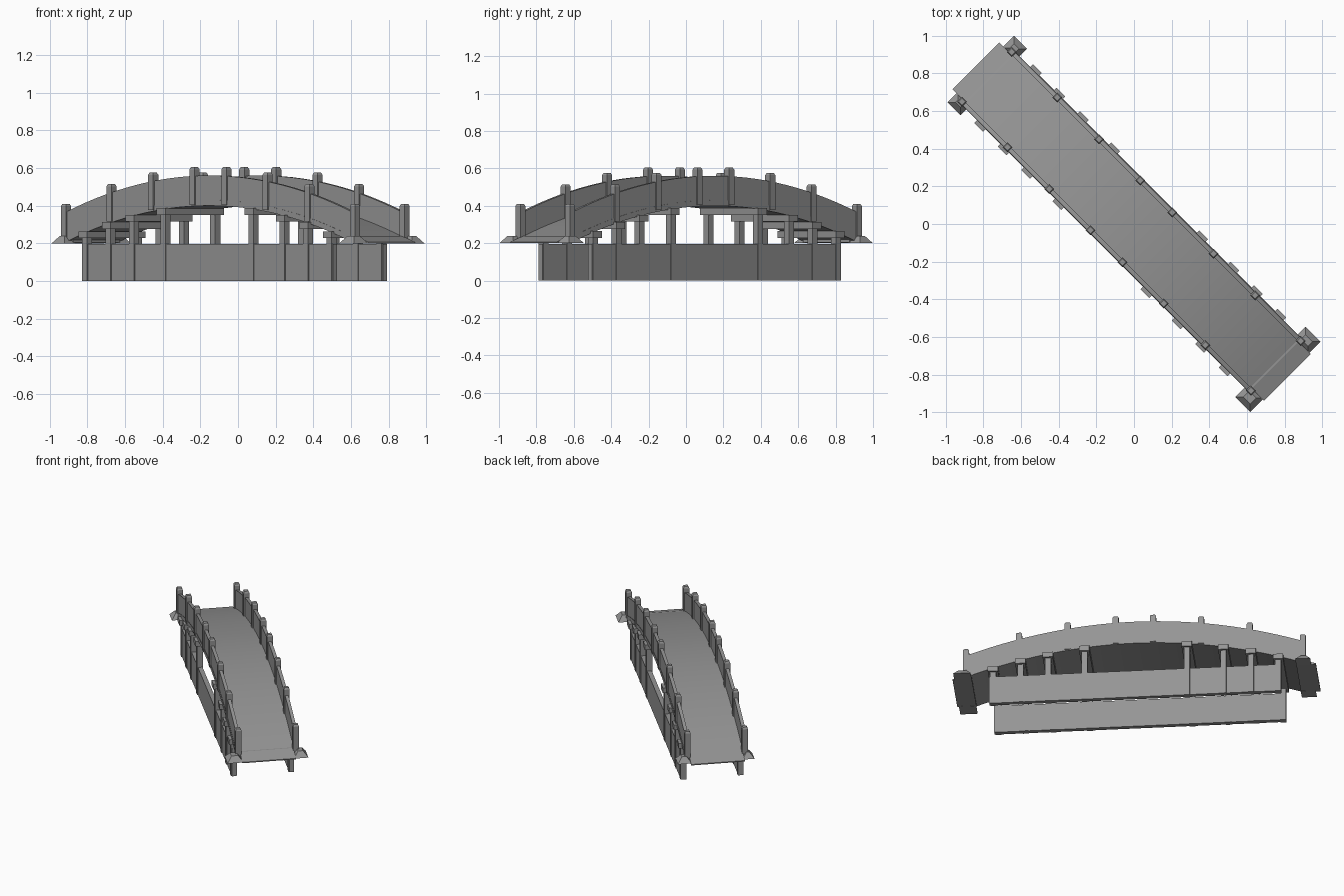
import bpy, bmesh, math

cube = bpy.data.objects.get("Cube")
if cube:
    bpy.data.objects.remove(cube, do_unlink=True)

GREY = (0.3, 0.3, 0.3, 1)
stone = bpy.data.materials.new("stone_grey")
stone.use_nodes = True
stone.diffuse_color = GREY
stone.node_tree.nodes["Principled BSDF"].inputs["Base Color"].default_value = GREY

CENTRE = -0.02      # middle of the span along the bridge
HALF = 1.085        # half span between the end posts
SAG = 0.197         # rise of the arch
SIDE = 0.187        # distance of each rail from the centre line


def arch(d):
    """Drop of the arch below its crown at distance d from the middle."""
    return -SAG * (d / HALF) ** 2


def finish(name, bm, smooth=False):
    """Local x runs along the bridge, which lies diagonally on the ground."""
    bmesh.ops.recalc_face_normals(bm, faces=bm.faces)
    mesh = bpy.data.meshes.new(name)
    bm.to_mesh(mesh)
    bm.free()
    mesh.materials.append(stone)
    if smooth:
        mesh.shade_smooth()
        mesh.set_sharp_from_angle(angle=math.radians(30))
    obj = bpy.data.objects.new(name, mesh)
    obj.rotation_euler.z = -math.pi / 4
    bpy.context.collection.objects.link(obj)
    return obj


def add_box(bm, x, y, z, inset=0):
    """Box from (min, max) ranges; inset narrows its top."""
    rings = []
    for height, i in ((z[0], 0), (z[1], inset)):
        rings.append([bm.verts.new(p) for p in (
            (x[0] + i, y[0] + i, height), (x[1] - i, y[0] + i, height),
            (x[1] - i, y[1] - i, height), (x[0] + i, y[1] - i, height))])
    low, high = rings
    bm.faces.new(low[::-1])
    bm.faces.new(high)
    for k in range(4):
        n = (k + 1) % 4
        bm.faces.new((low[k], low[n], high[n], high[k]))


def box(name, *args):
    bm = bmesh.new()
    add_box(bm, *args)
    return finish(name, bm)


def extrude_profile(name, points, y0, y1, smooth=False):
    """Extrude a side profile of (x, z) points across the bridge."""
    bm = bmesh.new()
    face = bm.faces.new([bm.verts.new((x, y0, z)) for x, z in points])
    new = bmesh.ops.extrude_face_region(bm, geom=[face])["geom"]
    verts = [v for v in new if isinstance(v, bmesh.types.BMVert)]
    bmesh.ops.translate(bm, verts=verts, vec=(0, y1 - y0, 0))
    return finish(name, bm, smooth)


def arched_slab(name, y0, y1, z0, z1, steps=28):
    """Slab following the arch between two crown heights."""
    spans = [HALF * (2 * i / steps - 1) for i in range(steps + 1)]
    low = [(CENTRE + d, z0 + arch(d)) for d in spans]
    high = [(CENTRE + d, z1 + arch(d)) for d in reversed(spans)]
    return extrude_profile(name, low + high, y0, y1, True)


# Walkway
arched_slab("deck", -0.2, 0.2, 0.4, 0.43)

for side, label in ((-1, "right"), (1, "left")):
    y = side * SIDE
    # Solid arched parapet
    arched_slab("parapet_" + label, y - 0.011, y + 0.011, 0.415, 0.56)
    # Parapet posts with chamfered caps
    bm = bmesh.new()
    for d in (0.12, 0.43, 0.743, HALF):
        for x in (CENTRE - d, CENTRE + d):
            top = 0.607 + arch(d)
            r = 0.019
            add_box(bm, (x - r, x + r), (y - r, y + r), (top - 0.2, top - 0.012))
            add_box(bm, (x - r, x + r), (y - r, y + r), (top - 0.012, top), 0.006)
    finish("parapet_posts_" + label, bm)
    # Long foundation wall
    box("foundation_wall_" + label, (CENTRE - 0.945, CENTRE + 0.935),
        (y - 0.014, y + 0.016), (0, 0.195))

# Piers: a pair of legs carrying a cross beam under the deck
legs, beams = bmesh.new(), bmesh.new()
for d in (0.33, 0.565, 0.742, 0.918):
    for x in (CENTRE - 0.008 - d, CENTRE - 0.008 + d):
        top = 0.405 + arch(d)
        add_box(beams, (x - 0.033, x + 0.033), (-0.22, 0.22), (top - 0.036, top))
        for y in (-SIDE, SIDE):
            add_box(legs, (x - 0.019, x + 0.019), (y - 0.019, y + 0.019),
                    (0, top - 0.036))
finish("pier_legs", legs)
finish("cross_beams", beams)

# Sloping end ramps flanked by tapered corner blocks
for label, end, inner, outer, tip, wide in (
        ("back", -1, 1.06, 1.157, 1.187, (0.243, 0.256)),
        ("front", 1, 1.03, 1.142, 1.153, (0.269, 0.258))):
    extrude_profile("ramp_" + label,
                    [(end * x, z) for x, z in (
                        (inner, 0.203), (tip, 0.2), (tip, 0.207),
                        (inner + 0.03, 0.238), (inner, 0.238))], -0.175, 0.175)
    along = sorted((end * inner, end * outer))
    box("corner_block_right_" + label, along, (-wide[0], -0.165), (0.2, 0.238), 0.03)
    box("corner_block_left_" + label, along, (0.165, wide[1]), (0.2, 0.238), 0.03)
